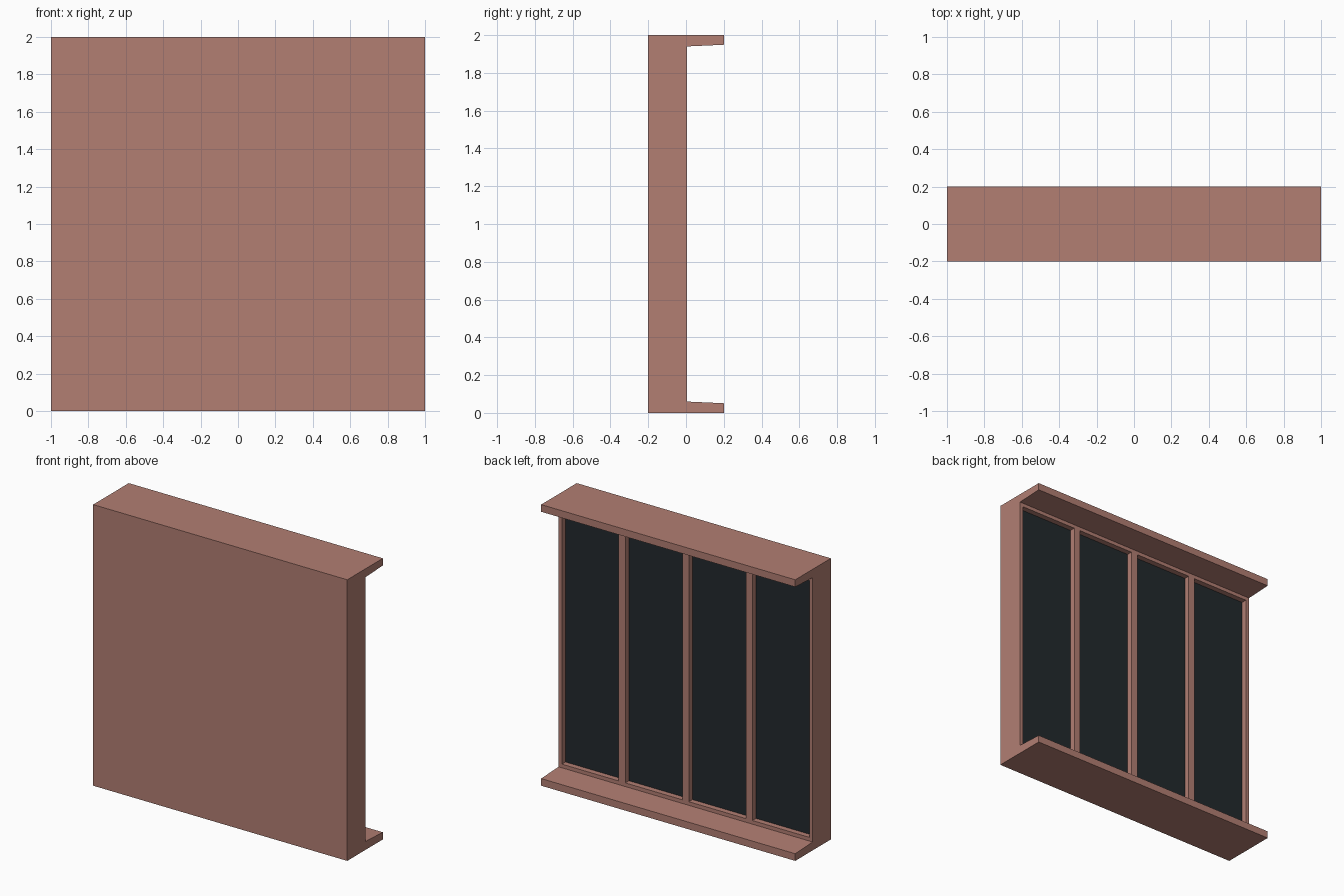
import bpy, bmesh
from mathutils import Vector

if "Cube" in bpy.data.objects:
    bpy.data.objects.remove(bpy.data.objects["Cube"])

FACE_Y = 0.005      # back face of the wall slab
DEPTH = 0.04        # recess depth of the windows
BORDER = 0.026      # frame width round each bay


def material(name, rgb):
    m = bpy.data.materials.new(name)
    m.diffuse_color = (*rgb, 1)
    m.use_nodes = True
    m.node_tree.nodes["Principled BSDF"].inputs["Base Color"].default_value = m.diffuse_color
    return m


def add_object(name, bm, mat):
    mesh = bpy.data.meshes.new(name)
    bm.to_mesh(mesh)
    bm.free()
    mesh.materials.append(mat)
    obj = bpy.data.objects.new(name, mesh)
    bpy.context.collection.objects.link(obj)
    return obj


clay = material("clay", (0.445, 0.209, 0.171))
dark = material("dark_glass", (0.016, 0.022, 0.026))

# Wall: C-shaped (y, z) profile with tapered sill and lintel, extruded along x
profile = [(-0.2, 0), (0.2, 0), (0.2, 0.051), (FACE_Y, 0.06),
           (FACE_Y, 1.94), (0.2, 1.949), (0.2, 2), (-0.2, 2)]
bm = bmesh.new()
end = bm.faces.new([bm.verts.new((-1, y, z)) for y, z in profile])
ext = bmesh.ops.extrude_face_region(bm, geom=[end])
bmesh.ops.translate(bm, vec=(2, 0, 0),
                    verts=[v for v in ext["geom"] if isinstance(v, bmesh.types.BMVert)])
bmesh.ops.recalc_face_normals(bm, faces=bm.faces[:])

# Divide into four bays
for x in (-0.5, 0, 0.5):
    bmesh.ops.bisect_plane(bm, geom=bm.verts[:] + bm.edges[:] + bm.faces[:],
                           plane_co=(x, 0, 0), plane_no=(1, 0, 0))

# Frame and recess for each bay
bm.normal_update()
bays = [f for f in bm.faces
        if f.normal.y > 0.9 and abs(f.calc_center_median().y - FACE_Y) < 0.001]
bmesh.ops.inset_individual(bm, faces=bays, thickness=BORDER, depth=0,
                           use_even_offset=True)
for f in bays:
    walls = bmesh.ops.extrude_discrete_faces(bm, faces=[f])
    floor = walls["faces"][0]
    bmesh.ops.translate(bm, vec=Vector((0, -DEPTH, 0)), verts=floor.verts[:])
    bm.faces.remove(floor)   # closed by the pane
add_object("wall_frame", bm, clay)

# Dark panes closing the recesses
y = FACE_Y - DEPTH
z0, z1 = 0.06 + BORDER, 1.94 - BORDER
for i in range(4):
    x0 = -1 + 0.5 * i + BORDER
    x1 = x0 + 0.5 - 2 * BORDER
    bm = bmesh.new()
    bm.faces.new([bm.verts.new(c) for c in
                  ((x1, y, z0), (x0, y, z0), (x0, y, z1), (x1, y, z1))])
    add_object(f"window_pane_{i + 1}", bm, dark)
